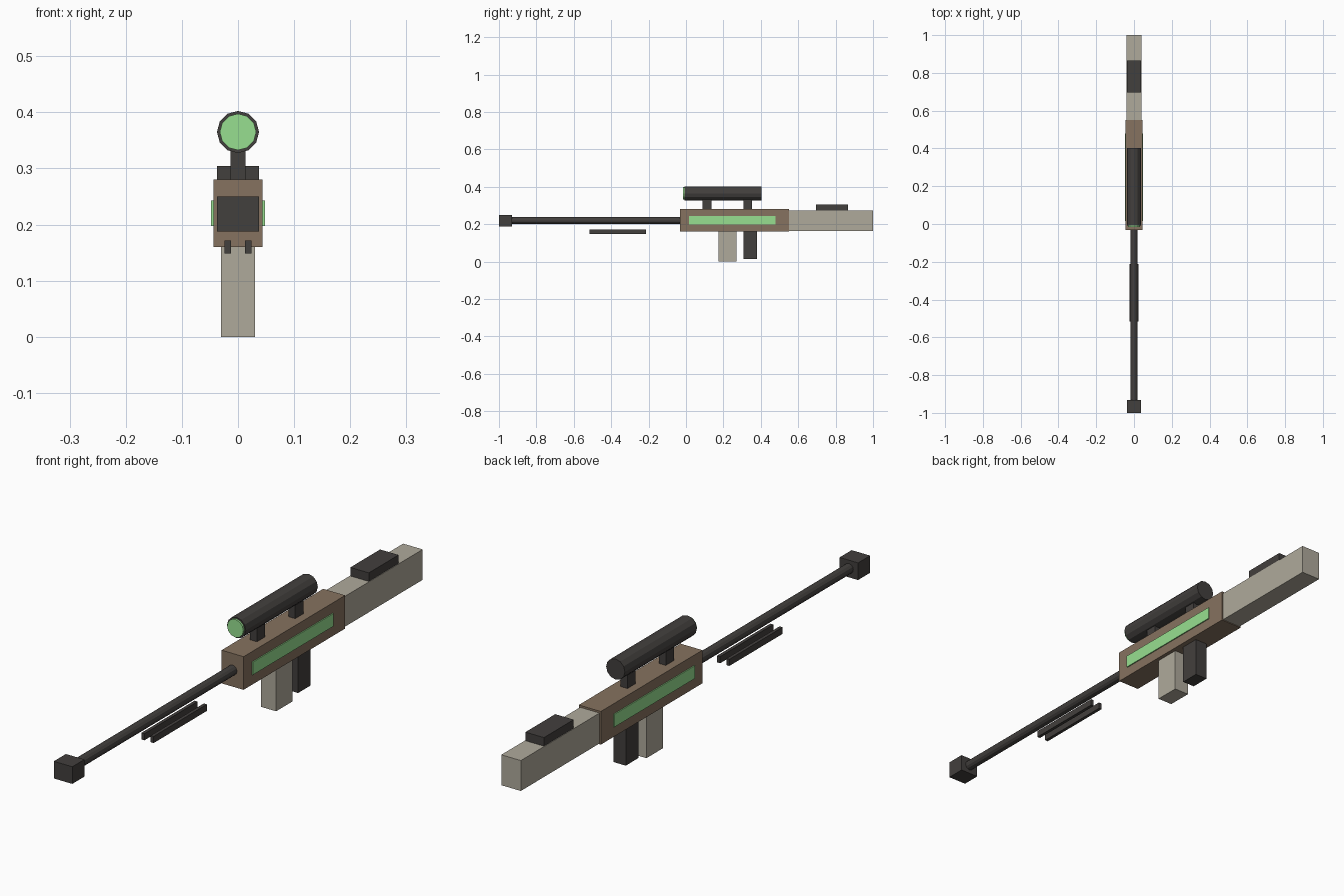
import bpy, bmesh
from math import pi
from mathutils import Matrix, Vector

if "Cube" in bpy.data.objects:
    bpy.data.objects.remove(bpy.data.objects["Cube"])


def material(name, rgb):
    m = bpy.data.materials.new(name)
    m.diffuse_color = (*rgb, 1)
    m.use_nodes = True
    m.node_tree.nodes["Principled BSDF"].inputs["Base Color"].default_value = m.diffuse_color
    return m


DARK = material("dark_metal", (0.055, 0.05, 0.047))
BROWN = material("brown", (0.24, 0.17, 0.115))
TAN = material("tan", (0.43, 0.40, 0.33))
GREEN = material("green_glow", (0.31, 0.74, 0.28))


def finish(name, bm, mat):
    me = bpy.data.meshes.new(name)
    bm.to_mesh(me)
    bm.free()
    me.materials.append(mat)
    ob = bpy.data.objects.new(name, me)
    bpy.context.collection.objects.link(ob)
    return ob


def box(name, x, y, z, mat):
    """Box from (min, max) pairs."""
    bm = bmesh.new()
    size = Vector([b - a for a, b in (x, y, z)])
    mid = Vector([(a + b) / 2 for a, b in (x, y, z)])
    bmesh.ops.create_cube(bm, size=1, matrix=Matrix.Translation(mid) @ Matrix.Diagonal(size).to_4x4())
    return finish(name, bm, mat)


def tube(name, r, y, z, mat, sides=12):
    """Flat-sided cylinder along y."""
    bm = bmesh.new()
    mtx = Matrix.Translation((0, (y[0] + y[1]) / 2, z)) @ Matrix.Rotation(pi / 2, 4, 'X')
    bmesh.ops.create_cone(bm, cap_ends=True, segments=sides, radius1=r, radius2=r,
                          depth=y[1] - y[0], matrix=mtx)
    return finish(name, bm, mat)


# receiver, stock and cheek rest
box("receiver", (-0.044, 0.044), (-0.031, 0.55), (0.16, 0.28), BROWN)
box("stock", (-0.039, 0.039), (0.55, 1.0), (0.163, 0.273), TAN)
box("cheek_rest", (-0.037, 0.037), (0.695, 0.865), (0.265, 0.304), DARK)

# magazine and grip
box("magazine", (-0.03, 0.03), (0.175, 0.269), (0, 0.165), TAN)
box("grip", (-0.025, 0.025), (0.308, 0.38), (0.014, 0.165), DARK)

# barrel and muzzle
tube("barrel", 0.018, (-0.95, 0.0), 0.22, DARK)
box("muzzle", (-0.037, 0.037), (-1.0, -0.931), (0.188, 0.25), DARK)

# scope with front lens and mounts
tube("scope", 0.0375, (-0.009, 0.403), 0.365, DARK)
tube("scope_lens", 0.0325, (-0.016, 0.0), 0.365, GREEN)
for i, y in enumerate((0.112, 0.331)):
    box(f"scope_mount_{i + 1}", (-0.0135, 0.0135), (y - 0.023, y + 0.023), (0.275, 0.335), DARK)

# side panels and folded bipod legs
for s, side in ((-1, "left"), (1, "right")):
    px = sorted((s * 0.04, s * 0.048))
    lx = sorted((s * 0.0125, s * 0.0245))
    box(f"side_panel_{side}", px, (0.016, 0.478), (0.197, 0.243), GREEN)
    box(f"bipod_leg_{side}", lx, (-0.517, -0.213), (0.148, 0.172), DARK)
